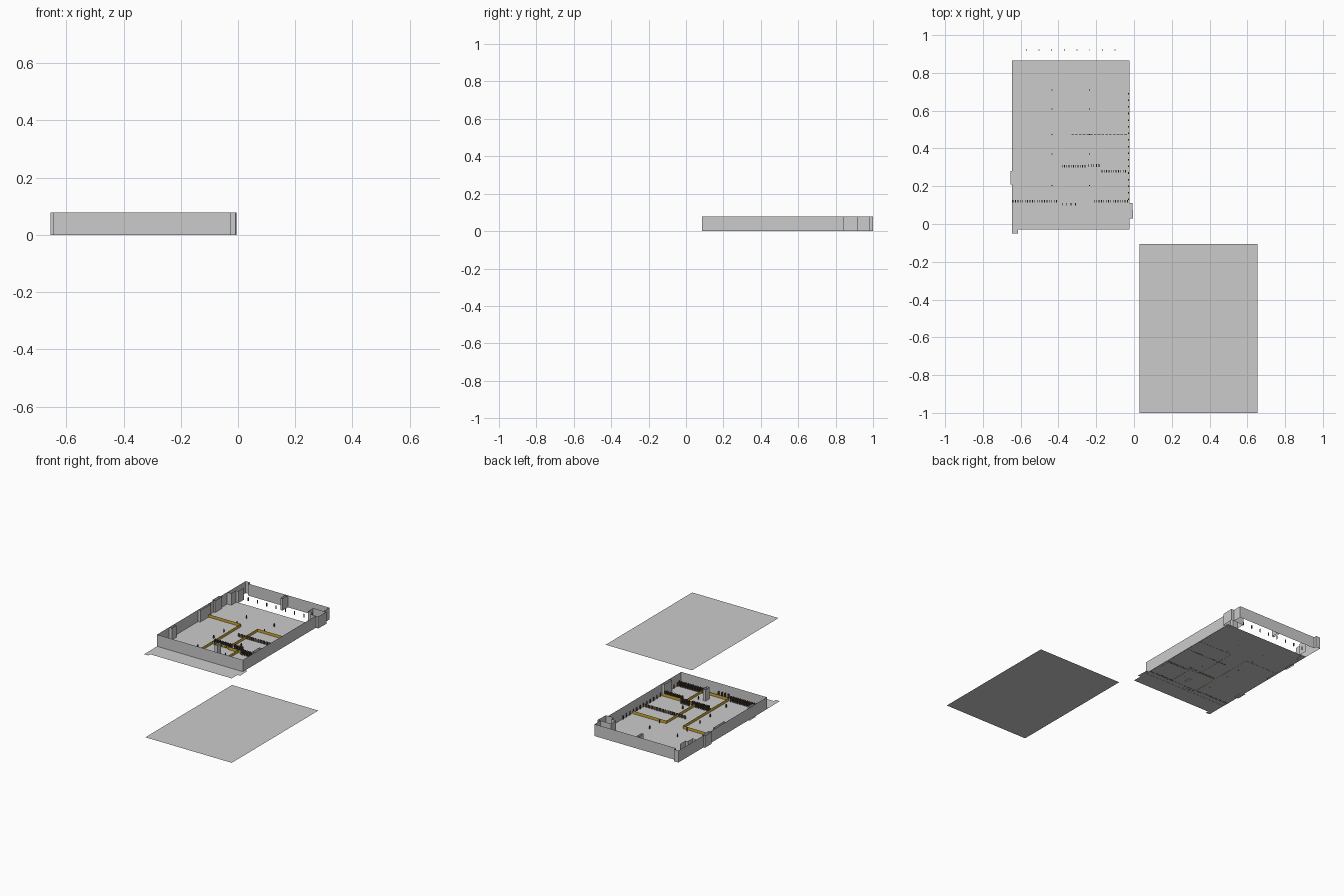
import bpy, bmesh

H = 0.078      # outer wall height
Z = 0.001      # slab level


def material(name, rgb):
    m = bpy.data.materials.new(name)
    m.diffuse_color = (*rgb, 1)
    return m


GOLD = material("ochre", (0.62, 0.40, 0.03))
DARK = material("dark_brown", (0.10, 0.07, 0.05))


def finish(bm, name, mat=None):
    me = bpy.data.meshes.new(name)
    bm.to_mesh(me)
    bm.free()
    ob = bpy.data.objects.new(name, me)
    bpy.context.collection.objects.link(ob)
    if mat:
        me.materials.append(mat)
    return ob


def slab(name, pts):
    bm = bmesh.new()
    f = bm.faces.new([bm.verts.new((x, y, Z)) for x, y in pts])
    f.normal_update()
    if f.normal.z < 0:
        f.normal_flip()
    return finish(bm, name)


def sheet(name, paths, height, mat=None, closed=False):
    """Thin upright walls following each plan path."""
    bm = bmesh.new()
    for pts in paths:
        lo = [bm.verts.new((x, y, 0)) for x, y in pts]
        hi = [bm.verts.new((x, y, height)) for x, y in pts]
        n = len(pts)
        for i in range(n if closed else n - 1):
            j = (i + 1) % n
            bm.faces.new((lo[i], lo[j], hi[j], hi[i]))
    return finish(bm, name, mat)


def posts(name, spots, sx, sy, height, mat=DARK):
    bm = bmesh.new()
    for x, y in spots:
        vs = bmesh.ops.create_cube(bm, size=1)["verts"]
        for v in vs:
            v.co = (x + v.co.x * sx, y + v.co.y * sy, (v.co.z + 0.5) * height)
    return finish(bm, name, mat)


def row(x0, x1, y, n):
    return [(x0 + (x1 - x0) * i / (n - 1), y) for i in range(n)]


# outer wall plan, with projecting bays
plan = [(-0.645, 0.085), (-0.025, 0.085), (-0.025, 0.84), (-0.008, 0.84),
        (-0.005, 0.92), (-0.025, 0.92), (-0.025, 0.98), (-0.615, 0.98),
        (-0.615, 1.0), (-0.645, 1.0), (-0.645, 0.74), (-0.655, 0.74),
        (-0.655, 0.67), (-0.645, 0.67)]
sheet("outer_walls", [plan], H, closed=True)

# floor is the same plan, reversed front to back
slab("floor", [(x, 0.95 - y) for x, y in plan])

# separate ceiling panel lying beside the building
slab("ceiling_panel", [(0.03, -1), (0.655, -1), (0.655, -0.105), (0.03, -0.105)])

# full-height shafts and wall returns
sheet("inner_shafts", [
    [(-0.645, 0.21), (-0.625, 0.21), (-0.625, 0.255), (-0.645, 0.255)],
    [(-0.645, 0.51), (-0.63, 0.51), (-0.63, 0.62), (-0.645, 0.62)],
    [(-0.645, 0.67), (-0.635, 0.67), (-0.635, 0.74), (-0.645, 0.74)],
    [(-0.645, 0.81), (-0.615, 0.81), (-0.615, 0.86), (-0.60, 0.86), (-0.60, 0.92)],
    [(-0.34, 0.98), (-0.34, 0.925), (-0.325, 0.925), (-0.325, 0.98)],
    [(-0.025, 0.92), (-0.10, 0.92), (-0.10, 0.865), (-0.065, 0.865),
     (-0.065, 0.84), (-0.025, 0.84)],
    [(-0.025, 0.21), (-0.045, 0.21), (-0.045, 0.285), (-0.025, 0.285)],
    [(-0.285, 0.165), (-0.265, 0.165), (-0.265, 0.205), (-0.285, 0.205), (-0.285, 0.165)],
], H)

# low ochre partitions
sheet("partitions", [
    [(-0.64, 0.595), (-0.395, 0.595), (-0.395, 0.12)],
    [(-0.03, 0.595), (-0.275, 0.595), (-0.275, 0.29), (-0.03, 0.29)],
    [(-0.395, 0.30), (-0.275, 0.30)],
    [(-0.395, 0.12), (-0.20, 0.12), (-0.20, 0.29)],
], 0.02, GOLD)

# rows of slim screen posts
posts("screen_posts",
      row(-0.64, -0.41, 0.12, 19) + row(-0.38, -0.31, 0.105, 4) +
      row(-0.21, -0.035, 0.12, 15) + row(-0.38, -0.26, 0.305, 11) +
      row(-0.24, -0.185, 0.31, 5) + row(-0.17, -0.045, 0.28, 11),
      0.004, 0.014, 0.035)

# bench row across the middle
posts("bench_row", row(-0.325, -0.045, 0.475, 15), 0.014, 0.003, 0.022)

# free-standing columns
posts("columns",
      [(x, y) for x in (-0.435, -0.235) for y in (0.205, 0.37, 0.475, 0.61, 0.71)] +
      row(-0.57, -0.10, 0.92, 8), 0.005, 0.005, 0.022)

# small posts along the right wall
posts("right_wall_posts", [(-0.029, 0.13 + 0.035 * i) for i in range(17)],
      0.003, 0.008, 0.025)
